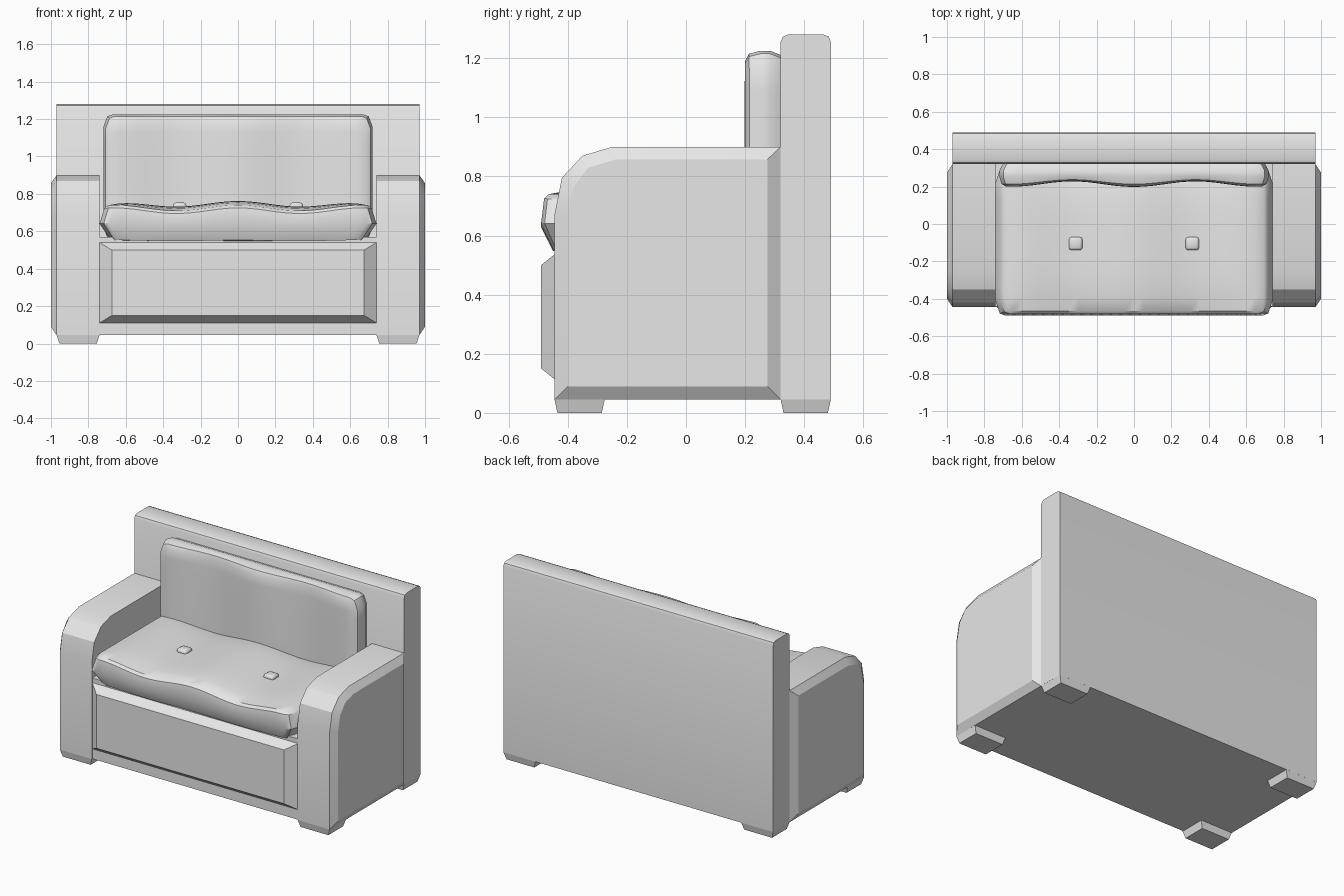
import bpy, bmesh, math
from mathutils import Matrix

cube = bpy.data.objects.get("Cube")
if cube:
    bpy.data.objects.remove(cube, do_unlink=True)

grey = bpy.data.materials.new("upholstery_grey")
grey.use_nodes = True
colour = (0.8, 0.8, 0.8, 1)
grey.diffuse_color = colour
grey.node_tree.nodes["Principled BSDF"].inputs["Base Color"].default_value = colour


def finish(bm, name, smooth=None):
    bmesh.ops.recalc_face_normals(bm, faces=bm.faces)
    mesh = bpy.data.meshes.new(name)
    bm.to_mesh(mesh)
    bm.free()
    mesh.materials.append(grey)
    ob = bpy.data.objects.new(name, mesh)
    bpy.context.collection.objects.link(ob)
    if smooth:
        bpy.ops.object.select_all(action='DESELECT')
        ob.select_set(True)
        bpy.context.view_layer.objects.active = ob
        bpy.ops.object.shade_smooth_by_angle(angle=math.radians(smooth))
    return ob


def loft(loops, name, smooth=None):
    """Skin a stack of equal-length point loops and cap both ends."""
    bm = bmesh.new()
    rings = [[bm.verts.new(p) for p in loop] for loop in loops]
    for a, b in zip(rings, rings[1:]):
        for i in range(len(a)):
            j = (i + 1) % len(a)
            bm.faces.new((a[i], a[j], b[j], b[i]))
    bm.faces.new(rings[0])
    bm.faces.new(rings[-1])
    return finish(bm, name, smooth)


def rect(x0, x1, y0, y1, z):
    return [(x0, y0, z), (x1, y0, z), (x1, y1, z), (x0, y1, z)]


def wave(x):
    return math.cos(2 * math.pi * x / 0.66)


def cushion(name, levels, amp, crown, matrix):
    """Wavy padded slab; levels are (half x, half y, height, wave share) downwards."""
    bm = bmesh.new()
    bmesh.ops.create_grid(bm, x_segments=28, y_segments=10, size=1)
    share = {v: (v.co.x, v.co.y, 0) for v in bm.verts}
    ring = [e for e in bm.edges if e.is_boundary]
    for k in range(1, len(levels)):
        ext = bmesh.ops.extrude_edge_only(bm, edges=ring)["geom"]
        ring = [g for g in ext if isinstance(g, bmesh.types.BMEdge)]
        for v in {v for e in ring for v in e.verts}:
            share[v] = (v.co.x, v.co.y, k)
    bmesh.ops.contextual_create(bm, geom=ring)
    for v, (u, w, k) in share.items():
        hx, hy, z, part = levels[k]
        pull = 0.97 if abs(u * w) > 0.99 else 1
        x = u * hx * pull
        dome = crown * (1 - u ** 6) * (1 - w ** 4) if k == 0 else 0
        v.co = (x, w * hy * pull, z + part * amp * wave(x) + dome)
    bm.transform(matrix)
    return finish(bm, name, 35)


# Base between the arms, with its raised front panel
loft([rect(-0.75, 0.75, -0.44, 0.33, z) for z in (0.045, 0.57)], "seat_base")
panel = [(0.74, 0.11, 0.54, -0.44), (0.675, 0.15, 0.5, -0.49)]
loft([[(-w, y, a), (w, y, a), (w, y, b), (-w, y, b)] for w, a, b, y in panel],
     "front_panel")

# Arms with a rounded upper front and a bevelled outer face
outer = [(0.32, 0.045), (-0.445, 0.045), (-0.445, 0.67), (-0.42, 0.795),
         (-0.35, 0.87), (-0.25, 0.9), (0.32, 0.9)]
inner = [(0.275, 0.09), (-0.4, 0.09), (-0.4, 0.67), (-0.38, 0.765),
         (-0.33, 0.83), (-0.24, 0.857), (0.275, 0.857)]
for side, s in (("left", 1), ("right", -1)):
    loft([[(s * x, y, z) for y, z in prof]
          for x, prof in ((0.74, outer), (0.97, outer), (1.0, inner))],
         side + "_arm", 28)
    # Tapered feet
    for end, y0, y1 in (("front", -0.445, -0.275), ("back", 0.32, 0.49)):
        loft([rect(s * 0.755, s * 0.955, y0 + 0.01, y1 - 0.01, 0),
              rect(s * 0.74, s * 0.97, y0, y1, 0.046)], f"{side}_{end}_foot")

# Back board with softened top edges
back = [(0.32, 0.045), (0.32, 1.255), (0.328, 1.273), (0.345, 1.28),
        (0.465, 1.28), (0.483, 1.273), (0.49, 1.255), (0.49, 0.045)]
loft([[(x, y, z) for y, z in back] for x in (-0.97, 0.97)], "back_board", 40)

# Cushions
cushion("seat_cushion",
        [(0.695, 0.37, 0.725, 1), (0.715, 0.385, 0.71, 1),
         (0.74, 0.395, 0.635, 0.5), (0.68, 0.355, 0.55, 0.2)],
        0.015, 0.022, Matrix.Translation((0, -0.095, 0)))
cushion("back_cushion",
        [(0.685, 0.3, -0.215, 1), (0.708, 0.325, -0.225, 0.8),
         (0.72, 0.335, -0.255, 0.2), (0.72, 0.335, -0.285, 0),
         (0.7, 0.32, -0.322, 0)],
        0.015, 0.002,
        Matrix.Translation((0, 0, 0.89)) @ Matrix.Rotation(math.pi / 2, 4, 'X'))

# Seat buttons
for side, s in (("left", 1), ("right", -1)):
    bm = bmesh.new()
    bmesh.ops.create_cube(bm, size=1, matrix=Matrix.Translation((s * 0.312, -0.105, 0.735))
                          @ Matrix.Diagonal((0.072, 0.07, 0.036, 1)))
    bmesh.ops.bevel(bm, geom=bm.edges[:], offset=0.014, segments=2, profile=0.5,
                    affect='EDGES')
    finish(bm, side + "_seat_button", 50)
